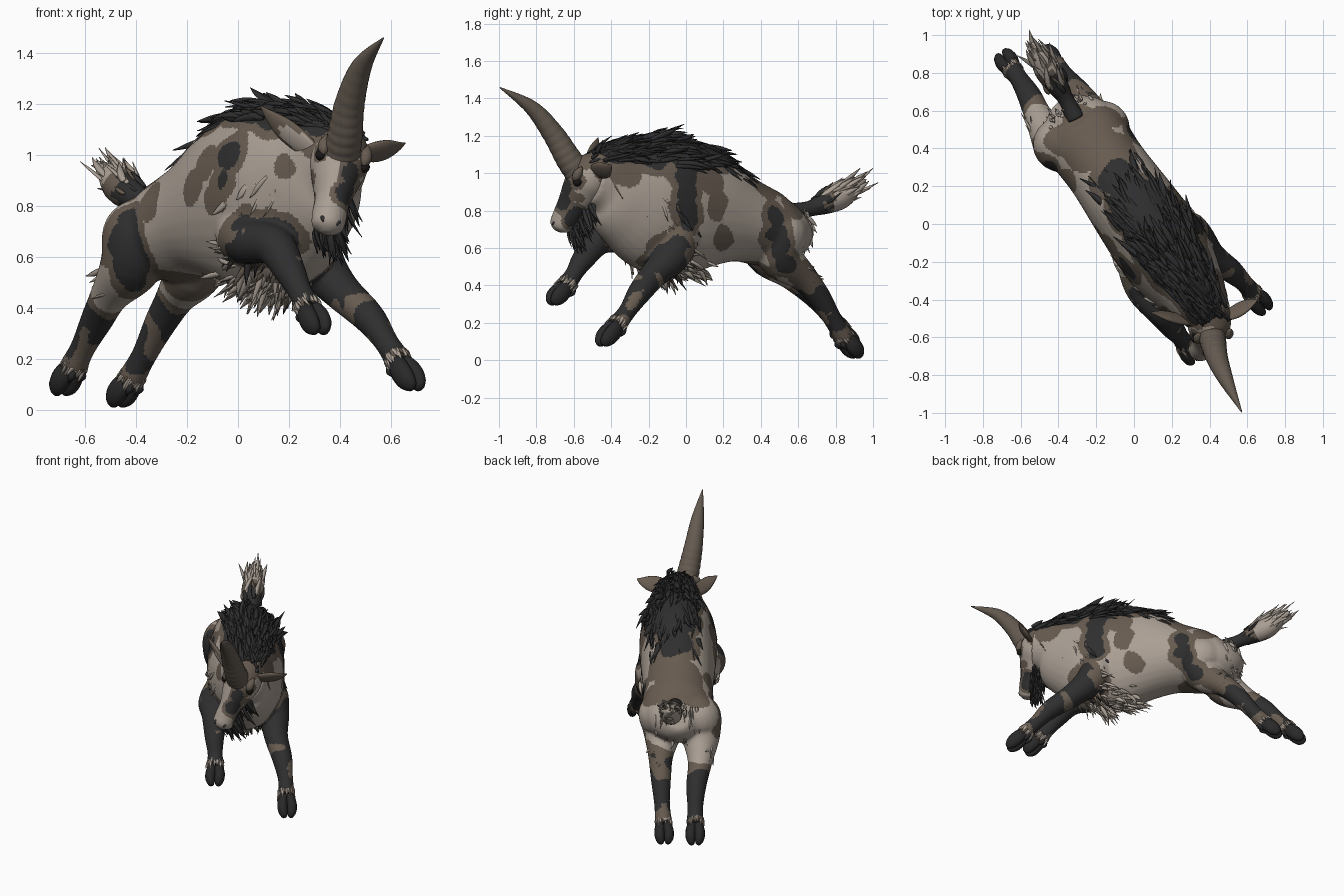
import bpy, bmesh, math, random
from mathutils import Vector as V, noise

if "Cube" in bpy.data.objects:
    bpy.data.objects.remove(bpy.data.objects["Cube"])

random.seed(7)
R = random.uniform
D, P, Z = V((.573, -.82, 0)), V((.82, .573, 0)), V((0, 0, 1))   # body forward, body left, up
BLACK, BROWN, LIGHT, HORN, HOOF, EYE = range(6)

palette = []
for nm, c in (("fur_black", (.028, .028, .029)), ("fur_brown", (.135, .105, .08)),
              ("fur_light", (.40, .345, .295)), ("horn_brown", (.13, .105, .082)),
              ("hoof_black", (.022, .022, .023)), ("eye_black", (.01, .009, .008))):
    m = bpy.data.materials.new(nm)
    m.diffuse_color = (*c, 1)
    m.use_nodes = True
    m.node_tree.nodes["Principled BSDF"].inputs["Base Color"].default_value = m.diffuse_color
    palette.append(m)


def W(s, t, z):
    return V((.06, 0, z)) + D * s + P * t


def sample(keys, f):
    """Smooth curve through rows of numbers."""
    n = len(keys) - 1
    i = min(int(max(f, 0)), n - 1)
    u = f - i
    p = [keys[max(0, min(n, i + j))] for j in (-1, 0, 1, 2)]
    return [.5 * (2*b + (c-a)*u + (2*a-5*b+4*c-d)*u*u + (3*b-a-3*c+d)*u**3) for a, b, c, d in zip(*p)]


def tube(bm, keys, ref, n=5, sides=16, mat=0, ripple=None):
    """Loft of ellipses; each key is x, y, z, radius along ref, radius across."""
    pts = [sample(keys, i / n) for i in range((len(keys) - 1) * n + 1)]
    cs = [V(p[:3]) for p in pts]
    rings = []
    for i, p in enumerate(pts):
        T = (cs[min(i + 1, len(cs) - 1)] - cs[max(i - 1, 0)]).normalized()
        A = (ref - T * ref.dot(T)).normalized()
        B = T.cross(A)
        k = ripple(i / (len(pts) - 1)) if ripple else 1
        ra, rb = max(p[3], .0015) * k, max(p[4], .0015) * k
        rings.append([bm.verts.new(cs[i] + A*ra*math.cos(q) + B*rb*math.sin(q))
                      for q in (2 * math.pi * j / sides for j in range(sides))])
    fs = [bm.faces.new(rings[0][::-1]), bm.faces.new(rings[-1])]
    for a, b in zip(rings, rings[1:]):
        fs += [bm.faces.new((a[j], a[(j+1) % sides], b[(j+1) % sides], b[j])) for j in range(sides)]
    for f in fs:
        f.material_index, f.smooth = mat, True


def finish(name, bm):
    bmesh.ops.recalc_face_normals(bm, faces=bm.faces[:])
    me = bpy.data.meshes.new(name)
    bm.to_mesh(me)
    bm.free()
    ob = bpy.data.objects.new(name, me)
    bpy.context.collection.objects.link(ob)
    for m in palette:
        me.materials.append(m)
    return ob


def strand(bm, root, d, L, w, bend, mat):
    d = d.normalized()
    ref = d.cross(V((R(-1, 1), R(-1, 1), R(-1, 1)))).normalized()
    keys = [(*(root + d*L*k + bend*L*k*k), w*r, w*r*.55) for k, r in ((0, .7), (.35, 1), (.7, .7), (1, .03))]
    tube(bm, keys, ref, 2, 5, mat)


def jit(a):
    return V((R(-a, a), R(-a, a), R(-a, a)))


# trunk sections: distance along body, centre height, half width, half height
TRUNK = [(-.75, .75, .08, .08), (-.68, .71, .18, .15), (-.55, .70, .225, .20), (-.35, .755, .22, .235),
         (-.1, .81, .235, .345), (.1, .825, .245, .375), (.25, .85, .235, .36), (.4, .9, .195, .285),
         (.52, .96, .15, .2), (.62, .98, .115, .14)]

# legs: x, y, z, radius from shoulder or hip to hoof tip, then where the black stocking begins
LEGS = {
    "right_hind": ([(-.33, .42, .80, .08), (-.38, .42, .70, .145), (-.42, .44, .57, .125), (-.50, .56, .455, .078),
                    (-.555, .68, .35, .064), (-.61, .77, .24, .05), (-.645, .82, .17, .056), (-.70, .90, .07, .036)], 3.7),
    "left_hind": ([(-.18, .52, .80, .08), (-.17, .51, .70, .145), (-.17, .50, .56, .125), (-.24, .62, .45, .08),
                   (-.305, .71, .34, .064), (-.37, .79, .21, .05), (-.42, .845, .12, .056), (-.48, .92, .025, .036)], 3.4),
    "right_fore": ([(.05, -.14, .76, .08), (.03, -.20, .69, .12), (.04, -.34, .66, .088), (.14, -.46, .645, .08),
                    (.205, -.55, .54, .062), (.245, -.60, .46, .048), (.275, -.64, .40, .055), (.325, -.72, .31, .036)], 2),
    "left_fore": ([(.26, -.02, .76, .07), (.28, -.04, .66, .11), (.335, -.08, .55, .095), (.41, -.17, .46, .076),
                   (.515, -.25, .36, .064), (.585, -.315, .26, .048), (.63, -.37, .19, .055), (.70, -.455, .09, .036)], 1.9)}

# coat patches in body coordinates: along, left, height, radius
dark = [(-.3, 0, 1.03, .10), (-.1, .04, 1.14, .17), (.1, .06, 1.17, .21), (.3, .05, 1.17, .19), (.5, .02, 1.13, .13),
        (.16, .24, .98, .075), (.15, .25, .90, .07), (.15, .25, .82, .065), (.14, .25, .75, .05), (-.11, .24, .64, .04),
        (-.43, .21, .76, .055), (-.44, .22, .68, .06), (-.46, .22, .60, .06), (-.52, .22, .52, .06),
        (.14, -.23, 1.0, .075), (.13, -.24, .91, .05), (-.53, -.22, .74, .05), (-.55, -.24, .66, .075),
        (-.54, -.22, .56, .075), (-.52, -.2, .47, .06)]
tan = [(-.55, 0, .93, .18), (-.42, .1, .95, .12), (-.68, .03, .88, .12), (-.58, .17, .83, .09), (-.62, -.1, .84, .1),
       (-.08, -.22, .86, .07), (0, -.22, .97, .07), (.06, -.24, .82, .06), (.44, -.15, .95, .06), (.42, -.16, .85, .05),
       (.38, -.18, .76, .05), (.5, .14, 1.03, .1), (0, .22, .95, .09), (-.03, .23, .84, .08), (-.42, -.2, .82, .08),
       (-.5, 0, .52, .14), (-.56, -.15, .44, .08), (-.62, .18, .46, .08), (.56, -.1, 1.05, .08), (-.62, -.24, .62, .09)]
dark = [(W(*b[:3]), b[3]) for b in dark]
tan = [(W(*b[:3]), b[3]) for b in tan]
for keys, start in LEGS.values():
    f = start
    while f < 5.4:
        k = sample(keys, f)
        dark.append((V(k[:3]), k[3] + .012))
        f += .25


def paint(p, black, brown, edge=.04, wob=.035):
    n = noise.noise(p * 9) * wob
    d = min((p - c).length - r for c, r in black) + n
    if d < 0:
        return BLACK
    if d < edge or min((p - c).length - r for c, r in brown) + n < 0:
        return BROWN
    return LIGHT


def coat(p):
    m = paint(p, dark, tan)
    if m == BLACK and p.z < .6:                    # brown flecks on the stockings
        if noise.noise(p * 8 + V((5, 2, 3))) > .33:
            return BROWN
    return m


# trunk and legs fused into one skin
bm = bmesh.new()
tube(bm, [(*W(s, 0, z), w, h) for s, z, w, h in TRUNK], P, 6, 32)
for keys, _ in LEGS.values():
    tube(bm, [(*k, k[3]) for k in keys[:-1]], P, 5, 20)
skin = finish("body_and_legs", bm)
rm = skin.modifiers.new("fuse", 'REMESH')
rm.mode, rm.voxel_size = 'VOXEL', .011
sm = skin.modifiers.new("soften", 'SMOOTH')
sm.factor, sm.iterations = .5, 8
me = bpy.data.meshes.new_from_object(skin.evaluated_get(bpy.context.evaluated_depsgraph_get()))
skin.modifiers.clear()
skin.data = me
me.materials.clear()
for m in palette:
    me.materials.append(m)
for f in me.polygons:
    f.material_index, f.use_smooth = coat(f.center), True


def surface(f, a):
    """Point and outward direction on the trunk; angle 0 is the spine."""
    s, z, w, h = sample(TRUNK, f)
    nrm = (P * math.sin(a) / w + Z * math.cos(a) / h).normalized()
    return W(s, w * math.sin(a), z + h * math.cos(a)), nrm


def fur(name, count, f0, f1, a0, a1, lean, lift, length, width, mat=None):
    bm = bmesh.new()
    for _ in range(count):
        f = R(f0, f1)
        p, n = surface(f, R(a0, a1))
        slope = Z * -.45 if n.z > .5 and f < 5 else V()       # follow the falling back line
        strand(bm, p - n * .01, lean + slope + n * lift + jit(.18), R(*length), R(*width), jit(.2) - Z * .15,
               coat(p) if mat is None else mat)
    finish(name, bm)


fur("mane", 380, 3.5, 9, -.6, 1.0, -D, .22, (.11, .2), (.012, .021), BLACK)
fur("chest_wool", 380, 5.2, 8.6, 1.5, 4.8, -Z * .7 - D * .6, .06, (.07, .13), (.01, .018))
fur("belly_fringe", 110, 4.2, 6.8, 2.5, 3.8, -Z * .2 - D, .12, (.06, .12), (.009, .016), LIGHT)
fur("rump_fringe", 50, .1, .8, 0, 6.28, -Z * .8 - D * .4, .12, (.05, .08), (.009, .014), LIGHT)

# elbow, thigh and pastern fringes
bm = bmesh.new()
for c, d in (((-.01, -.26, .62), -D), ((.32, -.02, .56), -D - Z * .3), ((-.49, .5, .50), V((-.3, .8, -.3))),
             ((-.21, .58, .50), V((-.3, .8, -.3)))):
    for _ in range(18):
        strand(bm, V(c) + jit(.05), d.normalized() + jit(.2), R(.08, .13), R(.009, .016), jit(.15), LIGHT)
for keys, _ in LEGS.values():
    c, a = V(keys[6][:3]), (V(keys[7][:3]) - V(keys[6][:3])).normalized()
    x = a.cross(Z).normalized()
    y = a.cross(x)
    for j in range(36):
        q = j * math.pi / 18
        o = x * math.cos(q) + y * math.sin(q)
        strand(bm, c + o * .046 - a * R(.02, .04), a + o * .05 + jit(.12), R(.04, .065), .01, jit(.1),
               BROWN if j % 4 == 0 else LIGHT)
finish("leg_fringes", bm)

# cloven hooves with dewclaws
for name, (keys, _) in LEGS.items():
    bm = bmesh.new()
    c, e = V(keys[6][:3]), V(keys[7][:3])
    a = e - c
    x = a.cross(Z).normalized()
    back = x.cross(a).normalized()
    if back.z > 0:
        back = -back
    for sg in (-1, 1):
        tube(bm, [(*(c + a * k + x * sg * o), r * .72, r) for k, o, r in
                  ((.05, .018, .04), (.4, .027, .047), (.75, .027, .043), (1, .02, .024), (1.06, .018, .004))],
             x, 3, 12, HOOF)
        q = c + back * .045 + x * sg * .025
        tube(bm, [(*(q + a * k), r, r) for k, r in ((-.1, .005), (.08, .016), (.3, .004))], x, 3, 8, HOOF)
    finish(name + "_hoof", bm)

# head frame: poll, down the face, head left, out of the face
O, A, H = V((.42, -.485, 1.07)), V((-.17, -.47, -.865)).normalized(), V((.954, .14, -.265)).normalized()
N = A.cross(H).normalized()
if N.y > 0:
    N = -N


def F(u, h, n):
    return O + A * u + H * h + N * n


hd = [(.2, .05, .1, .045), (.28, .045, .07, .045), (.32, .09, -.04, .055), (.31, -.07, -.07, .045),
      (.13, .1, .055, .03), (.13, -.1, .055, .03)]
ht = [(.2, -.1, -.02, .04), (.04, .04, .1, .08), (0, 0, -.06, .13), (.2, .11, 0, .03)]
hd, ht = [[(F(*b[:3]), b[3]) for b in l] for l in (hd, ht)]
bm = bmesh.new()
tube(bm, [(*F(u, 0, n), w, h) for u, n, w, h in
          ((-.05, -.03, .05, .04), (.02, -.03, .10, .105), (.11, -.02, .116, .12), (.19, -.015, .096, .108),
           (.28, -.01, .07, .085), (.36, -.005, .068, .07), (.41, 0, .058, .055), (.435, 0, .02, .02))], H, 10, 44)
for f in bm.faces:
    f.material_index = paint(f.calc_center_median(), hd, ht, .022, .025)
tube(bm, [(*F(u, 0, n), r, r * .7) for u, n, r in ((.16, -.08, .04), (.28, -.075, .05), (.37, -.055, .045),
                                                   (.41, -.045, .01))], H, 4, 16, BLACK)
for sg in (-1, 1):
    tube(bm, [(*F(u, sg * .085, .07), r, r) for u, r in ((.05, .005), (.085, .024), (.12, .022), (.14, .005))],
         H, 3, 10, BROWN)
    tube(bm, [(*F(.385 + k, sg * .03, .045), r, r * .6) for k, r in ((0, .003), (.012, .012), (.03, .003))],
         H, 3, 8, BLACK)
finish("head", bm)
bm = bmesh.new()
for sg in (-1, 1):
    ball = bmesh.ops.create_uvsphere(bm, u_segments=14, v_segments=10, radius=.022)["verts"]
    bmesh.ops.translate(bm, verts=ball, vec=F(.135, sg * .09, .053))
for f in bm.faces:
    f.material_index, f.smooth = EYE, True
finish("eyes", bm)

# ridged horn
bm = bmesh.new()
tube(bm, [(.405, -.56, .98, .072, .072), (.42, -.63, 1.08, .067, .067), (.44, -.71, 1.21, .057, .057),
          (.487, -.825, 1.35, .039, .039), (.57, -.995, 1.458, .003, .003)], H, 22, 20, HORN,
     lambda u: 1 + .05 * (1 - u) * abs(math.sin(u * 44)))
finish("horn", bm)

# ears tilted forward, light on the inside
bm = bmesh.new()
for a, b in (((.32, -.52, 1.0), (.09, -.47, 1.19)), ((.47, -.5, 1.01), (.656, -.40, 1.045))):
    a, b = V(a), V(b)
    tube(bm, [(*(a.lerp(b, k) - Z * q), w, w * .35) for k, w, q in
              ((0, .025, 0), (.3, .05, .01), (.6, .05, .012), (.85, .026, .008), (1, .003, 0))],
         (b - a).cross(V((0, 1, .8))), 4, 14, BROWN)
bmesh.ops.recalc_face_normals(bm, faces=bm.faces[:])
for f in bm.faces:
    c = f.calc_center_median()
    if f.normal.dot(V((0, -.78, -.62))) > .8 and c.x < .3 and c.z < 1.13:
        f.material_index = LIGHT
finish("ears", bm)

# beard and forelock
bm = bmesh.new()
for _ in range(100):
    u = R(.18, .40)
    strand(bm, F(u, R(-.05, .065), R(-.09, -.05)), V((.15, .15, -1)) + jit(.22), R(.08, .15), R(.009, .015),
           V((R(-.1, .3), .15, 0)), BLACK)
for _ in range(30):
    strand(bm, F(R(-.05, .02), R(-.08, .08), R(-.05, .04)), Z * .3 - D + jit(.4), R(.1, .16), R(.011, .018), jit(.2), BLACK)
finish("beard_and_forelock", bm)

# tail: dark stem and pale brush
bm = bmesh.new()
tube(bm, [(-.31, .56, .79, .05, .05), (-.36, .66, .81, .042, .042), (-.41, .74, .84, .06, .06),
          (-.46, .82, .875, .07, .07), (-.50, .89, .92, .05, .05), (-.54, .96, .965, .005, .005)], Z, 5, 16, BLACK)
for f in bm.faces:
    y = f.calc_center_median().y + noise.noise(f.calc_center_median() * 20) * .05
    f.material_index = LIGHT if y > .80 else BROWN if y > .76 else BLACK
for i in range(120):
    k = R(0, 1)
    p = V((-.37, .68, .82)).lerp(V((-.48, .86, .90)), k) + jit(.045)
    strand(bm, p, V((-.42, .78, .42)) + jit(.25), R(.11, .16) * (.6 if k < .3 else 1), R(.012, .018), jit(.12) + Z * .05,
           BLACK if k < .25 else BROWN if k < .32 else LIGHT)
finish("tail", bm)
